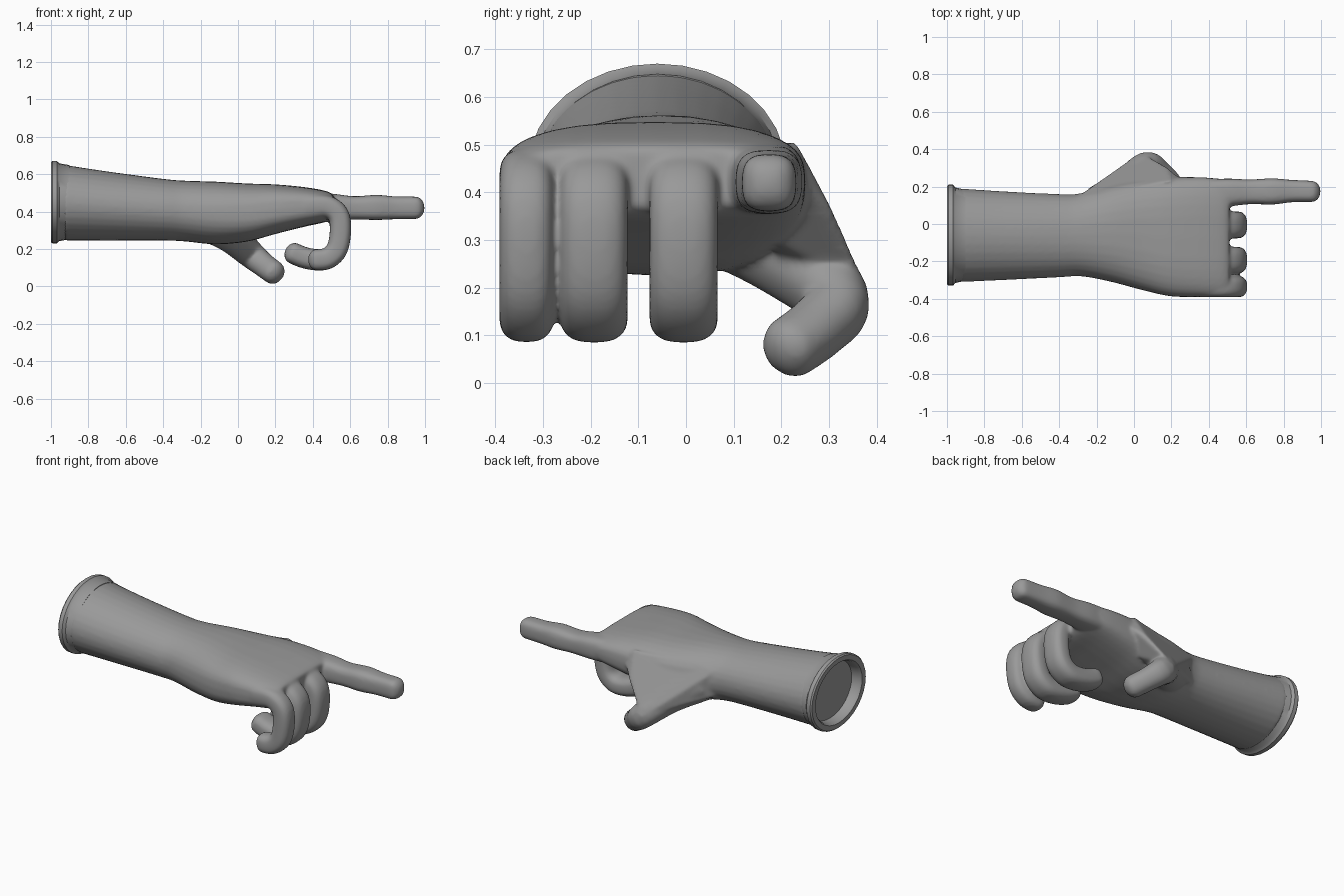
import bpy, bmesh, math
from mathutils import Vector

cube = bpy.data.objects.get("Cube")
if cube:
    bpy.data.objects.remove(cube)

SIDES = 32
Y, Z = Vector((0, 1, 0)), Vector((0, 0, 1))

skin = bpy.data.materials.new("mid grey")
skin.use_nodes = True
grey = (0.32, 0.32, 0.32, 1)
skin.diffuse_color = grey
skin.node_tree.nodes["Principled BSDF"].inputs["Base Color"].default_value = grey


def spow(v, e):
    return math.copysign(abs(v) ** e, v)


def loft(bm, rings):
    """Skin superellipse rings (centre, u radius, v radius, exponent), capping both ends."""
    loops = []
    for c, u, v, n in rings:
        angles = [math.tau * k / SIDES for k in range(SIDES)]
        loops.append([bm.verts.new(c + u * spow(math.cos(a), 2 / n) + v * spow(math.sin(a), 2 / n))
                      for a in angles])
    faces = [bm.faces.new(loops[0][::-1]), bm.faces.new(loops[-1])]
    for a, b in zip(loops, loops[1:]):
        for k in range(SIDES):
            j = (k + 1) % SIDES
            faces.append(bm.faces.new((a[k], a[j], b[j], b[k])))
    bmesh.ops.recalc_face_normals(bm, faces=faces)


def spline(rows, steps=5):
    """Catmull-Rom interpolation through rows of numbers."""
    rows = [Vector(r) for r in rows]
    pts = [rows[0]] + rows + [rows[-1]]
    out = []
    for p, q, r, s in zip(pts, pts[1:], pts[2:], pts[3:]):
        for i in range(steps):
            t = i / steps
            out.append(q + (r - p) * (t / 2) + (p * 2 - q * 5 + r * 4 - s) * (t * t / 2)
                       + (q * 3 - p - r * 3 + s) * (t ** 3 / 2))
    return out + [rows[-1]]


def finger(bm, path, side, n):
    """Sweep rows of (x, y, z, half width, half thickness) and round off the tip."""
    rows = spline(path)
    rings = []
    for i, row in enumerate(rows):
        c = Vector(row[:3])
        ahead = Vector(rows[min(i + 1, len(rows) - 1)][:3])
        behind = Vector(rows[max(i - 1, 0)][:3])
        t = (ahead - behind).normalized()
        u = (side - t * side.dot(t)).normalized()
        rings.append((c, u * row[3], t.cross(u) * row[4], n))
    c, u, v, n = rings[-1]
    for k in range(1, 6):
        a = math.radians(16 * k)
        rings.append((c + t * v.length * 0.8 * math.sin(a), u * math.cos(a), v * math.cos(a), n))
    loft(bm, rings)


def make_object(name, bm):
    mesh = bpy.data.meshes.new(name)
    bm.to_mesh(mesh)
    bm.free()
    mesh.materials.append(skin)
    mesh.shade_smooth()
    obj = bpy.data.objects.new(name, mesh)
    bpy.context.collection.objects.link(obj)
    return obj


bm = bmesh.new()

# Forearm, wrist and palm: x, y min, y max, z min, z max, squareness
body = [(-0.93, -0.31, 0.19, 0.245, 0.65, 2), (-0.7, -0.3, 0.175, 0.245, 0.615, 2),
        (-0.4, -0.285, 0.16, 0.245, 0.575, 2.1), (-0.28, -0.28, 0.165, 0.24, 0.565, 2.2),
        (-0.12, -0.31, 0.21, 0.225, 0.56, 2.4), (0.05, -0.355, 0.24, 0.24, 0.55, 2.7),
        (0.2, -0.387, 0.25, 0.28, 0.545, 3), (0.36, -0.39, 0.25, 0.32, 0.53, 3.2),
        (0.47, -0.388, 0.24, 0.345, 0.51, 3.2), (0.51, -0.375, 0.23, 0.37, 0.49, 3.2)]
rings = []
for x, y0, y1, z0, z1, n in spline(body):
    rings.append((Vector((x, (y0 + y1) / 2, (z0 + z1) / 2)), Y * (y1 - y0) / 2, Z * (z1 - z0) / 2, n))
loft(bm, rings)

# Curled fingers share one arc; the little finger stops short
arc = [(0.36, 0.43), (0.47, 0.43), (0.535, 0.385), (0.548, 0.3),
       (0.53, 0.2), (0.48, 0.15), (0.42, 0.142), (0.35, 0.155), (0.295, 0.178)]
for y, width, count in ((-0.005, 0.072, 9), (-0.193, 0.071, 9), (-0.335, 0.057, 7)):
    finger(bm, [(x, y, z, width, 0.057) for x, z in arc[:count]], Y, 2.7)

# Pointing finger
finger(bm, [(0.35, 0.155, 0.43, 0.08, 0.075), (0.5, 0.168, 0.425, 0.075, 0.071),
            (0.62, 0.172, 0.42, 0.066, 0.062), (0.74, 0.174, 0.422, 0.07, 0.067),
            (0.84, 0.176, 0.42, 0.06, 0.061), (0.95, 0.174, 0.42, 0.057, 0.06)], Y, 3)

# Thumb
finger(bm, [(-0.16, 0.1, 0.36, 0.12, 0.12), (-0.04, 0.21, 0.27, 0.09, 0.09),
            (0.065, 0.315, 0.175, 0.075, 0.07), (0.13, 0.28, 0.12, 0.066, 0.066),
            (0.19, 0.22, 0.075, 0.064, 0.064)], Vector((1, 0, 1)), 2.2)

# Web of flesh between thumb and palm
web = [(-0.31, 0.14, 0.48), (-0.31, 0.13, 0.32), (0.2, 0.23, 0.51), (0.24, 0.25, 0.42),
       (0.17, 0.31, 0.36), (0.04, 0.385, 0.19), (-0.09, 0.17, 0.21), (0.13, 0.2, 0.29)]
hull = bmesh.ops.convex_hull(bm, input=[bm.verts.new(p) for p in web])
bmesh.ops.recalc_face_normals(bm, faces=[f for f in hull["geom"] if isinstance(f, bmesh.types.BMFace)])

# Fuse the parts into one soft skin
hand = make_object("hand_and_forearm", bm)
remesh = hand.modifiers.new("fuse", 'REMESH')
remesh.mode = 'VOXEL'
remesh.voxel_size = 0.009
remesh.use_smooth_shade = True
soften = hand.modifiers.new("soften", 'SMOOTH')
soften.factor = 0.5
soften.iterations = 10

# Rolled cuff with a recessed end: x, scale
bm = bmesh.new()
profile = [(-0.94, 0.78), (-0.985, 0.8), (-1, 0.84), (-1, 0.97), (-0.992, 1),
           (-0.968, 1), (-0.955, 0.945), (-0.9, 0.9)]
loft(bm, [(Vector((x, -0.06, 0.45)), Y * 0.27 * s, Z * 0.22 * s, 2) for x, s in profile])
cuff = make_object("cuff", bm)
bpy.context.view_layer.objects.active = cuff
cuff.select_set(True)
bpy.ops.object.shade_smooth_by_angle(angle=math.radians(35))
